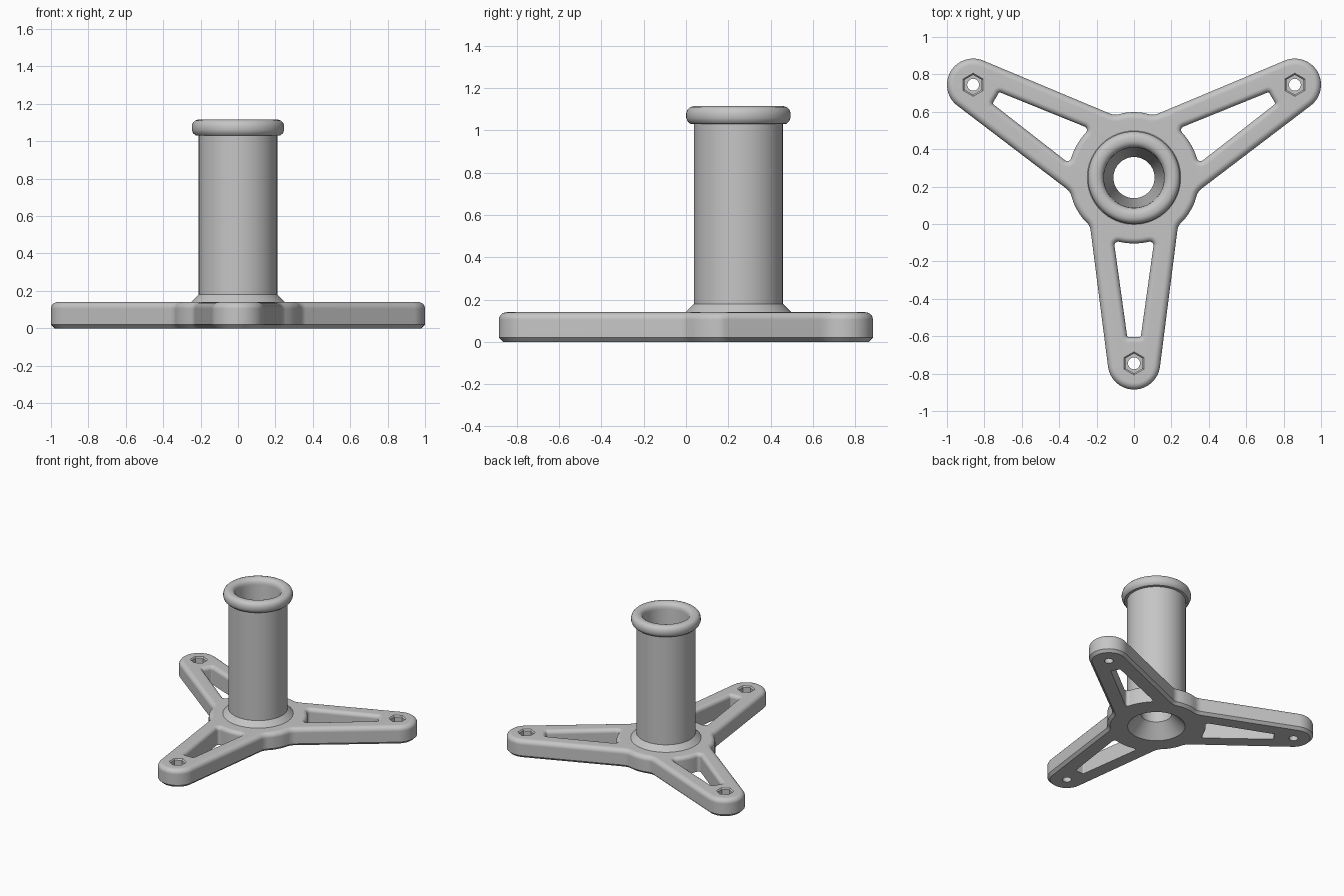
import bpy, bmesh
from math import sin, cos, tan, pi, radians
from mathutils import Vector, Matrix

if "Cube" in bpy.data.objects:
    bpy.data.objects.remove(bpy.data.objects["Cube"], do_unlink=True)

REACH, TIP, HUB = 0.993, 0.14, 0.35      # arm length, tip radius, hub radius
THICK, ROUND, CHAMFER = 0.14, 0.035, 0.02
CENTRE_Y = 0.248

grey = bpy.data.materials.new("Plain grey")
grey.use_nodes = True
grey.diffuse_color = (0.56, 0.56, 0.56, 1)
grey.node_tree.nodes["Principled BSDF"].inputs["Base Color"].default_value = grey.diffuse_color


# ---- 2D outline helpers ----
def polar(r, deg):
    return Vector((r * cos(radians(deg)), r * sin(radians(deg))))


def circle(r, n=64):
    return [polar(r, 360 * i / n) for i in range(n)]


def hexagon(r, per_side=4):
    corners = [polar(r, 60 * i + 30) for i in range(6)]
    return [corners[i].lerp(corners[(i + 1) % 6], k / per_side)
            for i in range(6) for k in range(per_side)]


def fillet(prev, corner, nxt, r, steps=6):
    """Points of an arc that rounds one corner."""
    a, b = (prev - corner).normalized(), (nxt - corner).normalized()
    half = a.angle(b) / 2
    centre = corner + (a + b).normalized() * (r / sin(half))
    t = r / tan(half)
    start, end = corner + a * t - centre, corner + b * t - centre
    sweep = start.angle_signed(end)
    return [centre + Matrix.Rotation(-sweep * k / steps, 2) @ start for k in range(steps + 1)]


def turn(points, deg):
    return [Matrix.Rotation(radians(deg), 2) @ p for p in points]


def offset(points, d):
    """Grow (d > 0) or shrink a counter-clockwise outline."""
    out = []
    for i, p in enumerate(points):
        e1 = (p - points[i - 1]).normalized()
        e2 = (points[(i + 1) % len(points)] - p).normalized()
        n1, n2 = Vector((e1.y, -e1.x)), Vector((e2.y, -e2.x))
        out.append(p + (n1 + n2) * (d / (1 + n1.dot(n2))))
    return out


# ---- mesh helpers ----
def walls(bm, layers, inward=False):
    """Skin a stack of (outline, z) layers; return the vertex rings."""
    rings = [[bm.verts.new((p.x, p.y, z)) for p in pts] for pts, z in layers]
    for low, high in zip(rings, rings[1:]):
        for i in range(len(low)):
            j = (i + 1) % len(low)
            quad = [low[i], low[j], high[j], high[i]]
            bm.faces.new(quad[::-1] if inward else quad)
    return rings


def cap(bm, rings, up):
    """Fill between one outer ring and the holes in it."""
    edges = []
    for ring in rings:
        for a, b in zip(ring, ring[1:] + ring[:1]):
            edges.append(bm.edges.get((a, b)) or bm.edges.new((a, b)))
    made = bmesh.ops.triangle_fill(bm, use_beauty=True, edges=edges, normal=(0, 0, 1))
    for f in made["geom"]:
        if isinstance(f, bmesh.types.BMFace):
            f.normal_update()
            if (f.normal.z > 0) != up:
                f.normal_flip()


def finish(bm, name):
    mesh = bpy.data.meshes.new(name)
    bm.to_mesh(mesh)
    bm.free()
    mesh.materials.append(grey)
    ob = bpy.data.objects.new(name, mesh)
    ob.location.y = CENTRE_Y
    bpy.context.collection.objects.link(ob)
    bpy.ops.object.select_all(action="DESELECT")
    ob.select_set(True)
    bpy.context.view_layer.objects.active = ob
    bpy.ops.object.shade_smooth_by_angle(angle=radians(28))
    weighted = ob.modifiers.new("Even shading", "WEIGHTED_NORMAL")
    weighted.keep_sharp = True
    return ob


def edge_profile(radius):
    """(inset, z) pairs of a rounded top edge."""
    return [(radius * (1 - cos(pi / 2 * k / 6)), THICK - radius + radius * sin(pi / 2 * k / 6))
            for k in range(7)]


# ---- outline of one arm with its share of the hub, then all three ----
taper = 7.3
tip_centre = Vector((0, -REACH))
tip = [tip_centre + polar(TIP, -taper - (180 - 2 * taper) * k / 24) for k in range(25)]
hub_side = [polar(HUB, -90 + a) for a in (60, 56, 52)]
join = Vector((0.235, -0.258))
right_side = hub_side + fillet(hub_side[-1], join, tip[0], 0.08)
left_side = [Vector((-p.x, p.y)) for p in reversed(right_side[1:])]
arm = right_side + tip + left_side
outline = [p for k in range(3) for p in turn(arm, -120 * k)][::-1]

# ---- tapered window in one arm, counter-clockwise ----
near = 0.352
inner_edge = [polar(near, -90 + a) for a in (12, 8, 4, 0, -4, -8, -12)]
inner_right, inner_left = Vector((0.108, -0.337)), Vector((-0.108, -0.337))
outer_left, outer_right = Vector((-0.036, -0.853)), Vector((0.036, -0.853))
window = (fillet(outer_right, inner_right, inner_edge[0], 0.02) + inner_edge
          + fillet(inner_edge[-1], inner_left, outer_left, 0.02)
          + fillet(inner_left, outer_left, outer_right, 0.01, 4)
          + fillet(outer_left, outer_right, inner_right, 0.01, 4))

# ---- three-armed base plate ----
bm = bmesh.new()
layers = [(offset(outline, -CHAMFER), 0), (outline, CHAMFER)]
layers += [(offset(outline, -d), z) for d, z in edge_profile(ROUND)]
rim = walls(bm, layers)
bottom, top = [rim[0]], [rim[-1]]
for k in range(3):
    # window with rounded upper edge
    layers = [(window, 0)] + [(offset(window, d), z) for d, z in edge_profile(0.03)]
    rings = walls(bm, [(turn(pts, 120 * k), z) for pts, z in layers], inward=True)
    bottom.append(rings[0])
    top.append(rings[-1])
    # screw hole under a hexagonal nut recess
    bore = turn(circle(0.032, 24), 30)
    layers = [(bore, 0), (bore, 0.07), (hexagon(0.053), 0.07),
              (hexagon(0.053), 0.13), (hexagon(0.062), THICK)]
    layers = [(turn([p + tip_centre for p in pts], 120 * k), z) for pts, z in layers]
    rings = walls(bm, layers, inward=True)
    bottom.append(rings[0])
    top.append(rings[-1])
for rings, r, z, up in ((bottom, 0.205, 0, False), (top, 0.25, THICK, True)):
    rings.append([bm.verts.new((p.x, p.y, z)) for p in circle(r)])
    cap(bm, rings, up)
finish(bm, "base_plate")

# ---- hollow post: flared foot, rounded lip, tapered bore, bottom countersink ----
profile = [(0.25, THICK), (0.21, 0.18), (0.21, 1.03), (0.228, 1.032), (0.24, 1.043),
           (0.247, 1.06), (0.247, 1.082), (0.241, 1.099), (0.23, 1.11), (0.215, 1.115),
           (0.197, 1.115), (0.182, 1.111), (0.17, 1.101), (0.163, 1.087), (0.161, 1.07),
           (0.11, 0.1), (0.205, 0)]
bm = bmesh.new()
walls(bm, [(circle(r), z) for r, z in profile])
finish(bm, "post")
